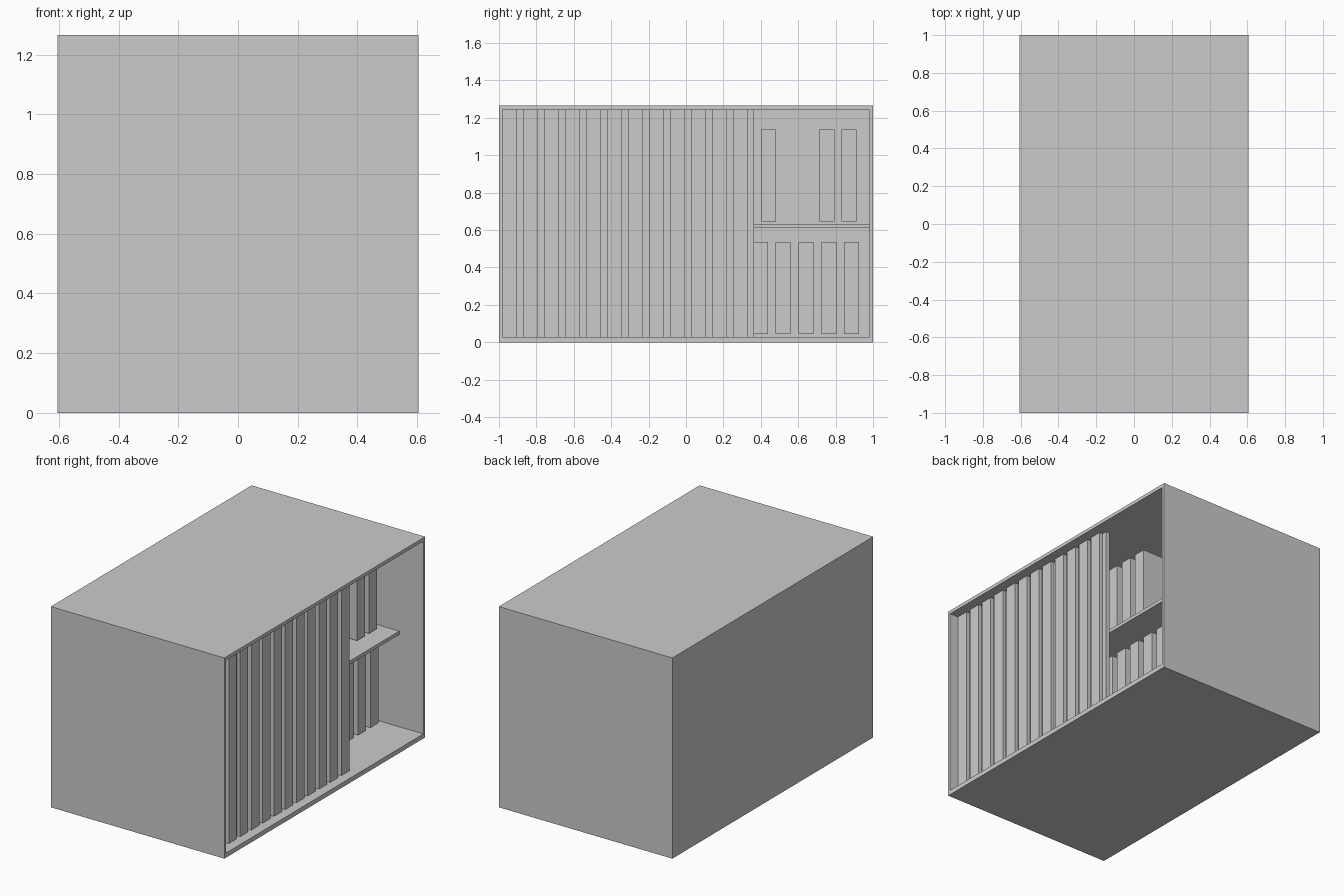
import bpy, bmesh
from mathutils import Vector

if "Cube" in bpy.data.objects:
    bpy.data.objects.remove(bpy.data.objects["Cube"])


def finish(name, bm):
    bmesh.ops.recalc_face_normals(bm, faces=bm.faces)
    mesh = bpy.data.meshes.new(name)
    bm.to_mesh(mesh)
    bm.free()
    ob = bpy.data.objects.new(name, mesh)
    bpy.context.collection.objects.link(ob)
    return ob


def add_box(bm, x, y, z):
    """Add a box spanning the given (min, max) ranges."""
    verts = bmesh.ops.create_cube(bm, size=1)["verts"]
    for v in verts:
        v.co = Vector([(a + b) / 2 + c * (b - a) for (a, b), c in zip((x, y, z), v.co)])


def boxes(name, spans):
    bm = bmesh.new()
    for span in spans:
        add_box(bm, *span)
    return finish(name, bm)


HX, HEIGHT = 0.605, 1.265
IN_Y, IN_Z0, IN_Z1 = 0.982, 0.029, 1.243
BACK = -HX + 0.02

# Cabinet shell: a solid box hollowed from its open +x face
bm = bmesh.new()
add_box(bm, (-HX, HX), (-1, 1), (0, HEIGHT))
bm.faces.ensure_lookup_table()
opening = max(bm.faces, key=lambda f: f.calc_center_median().x)
bmesh.ops.inset_region(bm, faces=[opening], thickness=0.02)
for v in opening.verts:
    v.co.y = IN_Y if v.co.y > 0 else -IN_Y
    v.co.z = IN_Z1 if v.co.z > HEIGHT / 2 else IN_Z0
inner = bmesh.ops.extrude_discrete_faces(bm, faces=[opening])["faces"][0]
for v in inner.verts:
    v.co.x = BACK
finish("cabinet_shell", bm)

# Full-width middle shelf
boxes("shelf", [((BACK, 0.437), (-IN_Y, IN_Y), (0.61, 0.632))])

# Sliding door: backing board with vertical slats
boxes("door_board", [((0.495, 0.522), (-IN_Y, 0.363), (IN_Z0, IN_Z1))])
boxes("door_slats", [((0.522, 0.545), (y, y + 0.079), (IN_Z0, IN_Z1))
                     for y in (-0.982 + 0.1122 * i for i in range(12))])

# Upright folders on both levels, continuing behind the door
lower = [0.846 - 0.1222 * i for i in range(15)]
upper = [0.832, 0.714] + [0.402 - 0.1222 * i for i in range(12)]
for name, row, z in (("lower_folders", lower, 0.045), ("upper_folders", upper, 0.645)):
    boxes(name, [((-0.2, 0.33), (y, y + 0.08), (z, z + 0.492)) for y in row])
